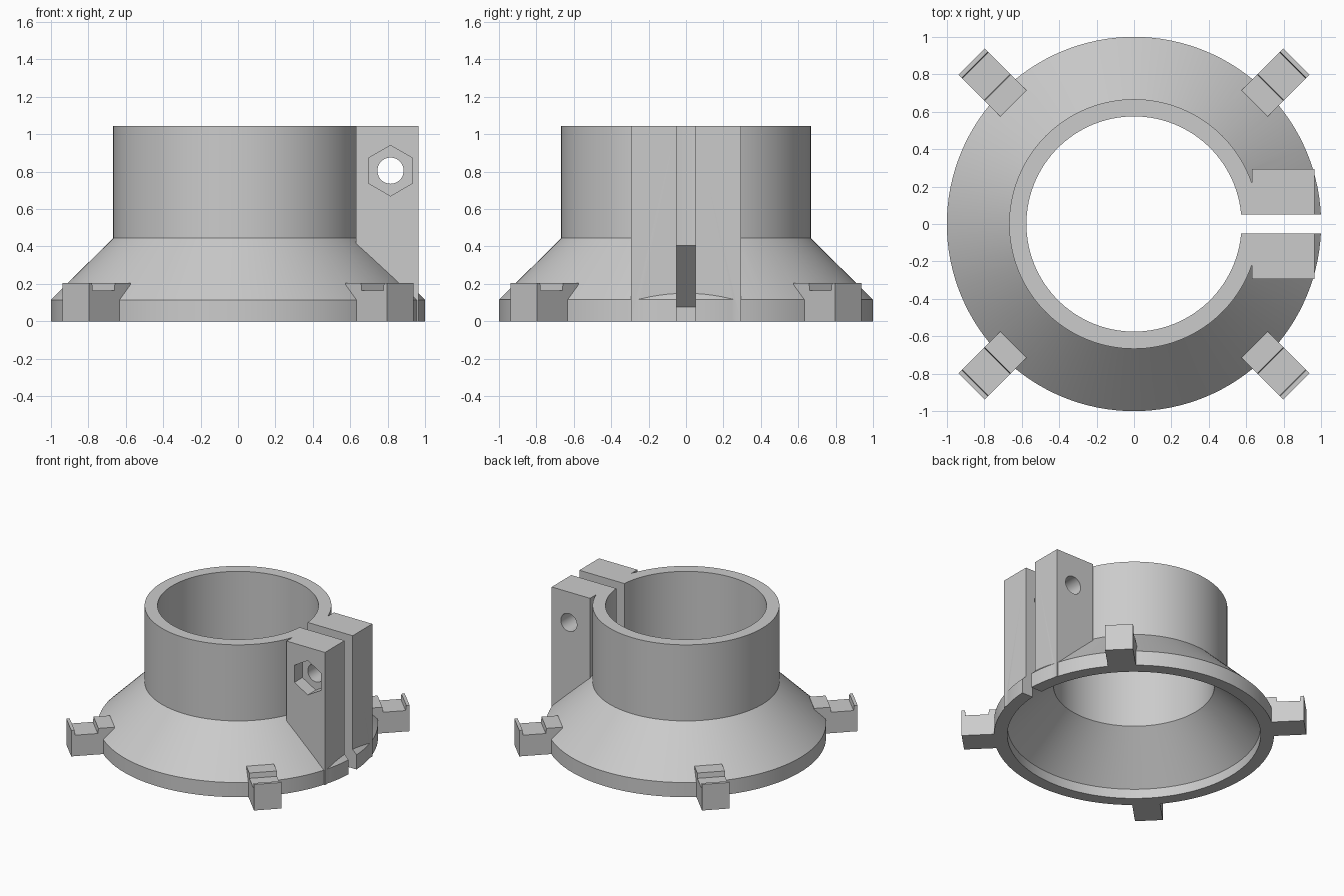
import bpy, bmesh, math
from mathutils import Matrix

if "Cube" in bpy.data.objects:
    bpy.data.objects.remove(bpy.data.objects["Cube"], do_unlink=True)

SEG = 128
HEIGHT = 1.045

grey = bpy.data.materials.new("plain grey")
grey.use_nodes = True
grey.diffuse_color = (0.6, 0.6, 0.6, 1)
grey.node_tree.nodes["Principled BSDF"].inputs["Base Color"].default_value = (0.6, 0.6, 0.6, 1)


def add_object(name, bm):
    bmesh.ops.recalc_face_normals(bm, faces=bm.faces[:])
    mesh = bpy.data.meshes.new(name)
    bm.to_mesh(mesh)
    bm.free()
    mesh.materials.append(grey)
    obj = bpy.data.objects.new(name, mesh)
    bpy.context.collection.objects.link(obj)
    return obj


def turned(name, profile):
    """Solid of revolution from (radius, z) points, capped at both ends."""
    bm = bmesh.new()
    rings = [[bm.verts.new((r * math.cos(math.tau * i / SEG), r * math.sin(math.tau * i / SEG), z))
              for i in range(SEG)] for r, z in profile]
    for low, high in zip(rings, rings[1:]):
        for i in range(SEG):
            j = (i + 1) % SEG
            bm.faces.new((low[i], low[j], high[j], high[i]))
    bm.faces.new(rings[0])
    bm.faces.new(rings[-1])
    return add_object(name, bm)


def box(name, x, y, z):
    bm = bmesh.new()
    bmesh.ops.create_cube(bm, size=1)
    for v in bm.verts:
        v.co = [lo + (c + 0.5) * (hi - lo) for c, (lo, hi) in zip(v.co, (x, y, z))]
    return add_object(name, bm)


def bore(name, sides, radius, y0, y1):
    """Prism along y at the bolt position, one corner pointing up."""
    bm = bmesh.new()
    bmesh.ops.create_cone(bm, cap_ends=True, segments=sides, radius1=radius,
                          radius2=radius, depth=y1 - y0)
    place = Matrix.Translation((0.815, (y0 + y1) / 2, 0.805)) @ Matrix.Rotation(math.pi / 2, 4, "X")
    bmesh.ops.transform(bm, matrix=place, verts=bm.verts)
    return add_object(name, bm)


def clip(name, angle):
    """Radial hook: side profile with a shallow channel, extruded across."""
    side = [(0.912, 0), (1.227, 0), (1.227, 0.205), (1.203, 0.205), (1.198, 0.165),
            (1.035, 0.165), (1.03, 0.205), (0.912, 0.205)]
    bm = bmesh.new()
    face = bm.faces.new([bm.verts.new((r, -0.1, z)) for r, z in side])
    extruded = bmesh.ops.extrude_face_region(bm, geom=[face])["geom"]
    bmesh.ops.translate(bm, vec=(0, 0.2, 0),
                        verts=[g for g in extruded if isinstance(g, bmesh.types.BMVert)])
    bmesh.ops.rotate(bm, verts=bm.verts, matrix=Matrix.Rotation(angle, 3, "Z"))
    return add_object(name, bm)


def combine(target, tool, operation):
    mod = target.modifiers.new(operation, "BOOLEAN")
    mod.operation = operation
    mod.solver = "EXACT"
    mod.object = tool
    bpy.context.view_layer.objects.active = target
    bpy.ops.object.modifier_apply(modifier=mod.name)
    bpy.data.objects.remove(tool, do_unlink=True)


# Outer shell of the stepped collar
collar = turned("clamp_collar", [(1, 0), (1, 0.115), (0.667, 0.445), (0.667, HEIGHT)])

# Clamp block and four radial clips
combine(collar, box("clamp_ears", (0.63, 0.965), (-0.295, 0.295), (0, HEIGHT)), "UNION")
for k in range(4):
    combine(collar, clip("clip", math.radians(45 + 90 * k)), "UNION")

# Hollow interior and the slit that splits the clamp
combine(collar, turned("interior", [(0.905, -0.1), (0.905, 0.075), (0.575, 0.405),
                                    (0.575, HEIGHT + 0.1)]), "DIFFERENCE")
combine(collar, box("slit", (0.3, 1.2), (-0.05, 0.05), (-0.2, HEIGHT + 0.2)), "DIFFERENCE")

# Bolt hole through both ears, nut pocket on the front ear
combine(collar, bore("bolt_hole", 48, 0.07, -0.5, 0.5), "DIFFERENCE")
combine(collar, bore("nut_pocket", 6, 0.135, -0.5, -0.195), "DIFFERENCE")

# Smooth round walls with crisp edges
bpy.ops.object.select_all(action="DESELECT")
collar.select_set(True)
bpy.context.view_layer.objects.active = collar
bpy.ops.object.shade_smooth_by_angle(angle=math.radians(30))
